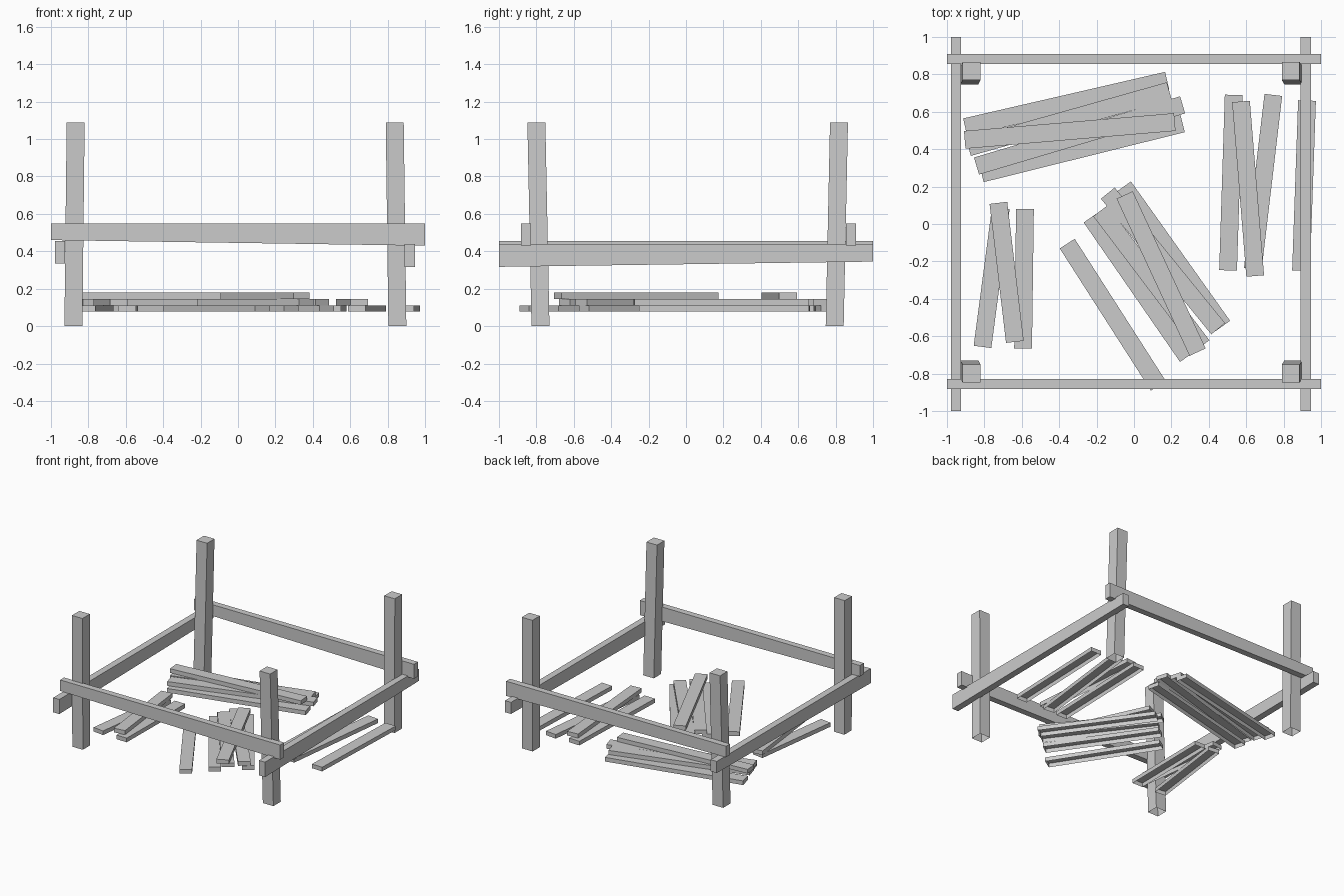
import bpy, bmesh
from mathutils import Vector

if "Cube" in bpy.data.objects:
    bpy.data.objects.remove(bpy.data.objects["Cube"])


def block(name, corners, open_bottom=False):
    """Box from 8 corners: four bottom, then four top, each counter-clockwise."""
    bm = bmesh.new()
    v = [bm.verts.new(c) for c in corners]
    quads = [(4, 5, 6, 7)] + [(i, (i + 1) % 4, (i + 1) % 4 + 4, i + 4) for i in range(4)]
    if not open_bottom:
        quads.append((3, 2, 1, 0))
    for q in quads:
        bm.faces.new([v[i] for i in q])
    me = bpy.data.meshes.new(name)
    bm.to_mesh(me)
    bm.free()
    ob = bpy.data.objects.new(name, me)
    bpy.context.collection.objects.link(ob)
    return ob


def beam(name, a, b, width, low_a, low_b, top_a, top_b, open_bottom=False):
    """Flat-lying timber along the plan line a-b."""
    a, b = Vector(a), Vector(b)
    d = (b - a).normalized()
    n = Vector((-d.y, d.x)) * width / 2
    plan = (a - n, b - n, b + n, a + n)
    lows = (low_a, low_b, low_b, low_a)
    tops = (top_a, top_b, top_b, top_a)
    return block(name, [(p.x, p.y, z) for p, z in zip(plan, lows)]
                 + [(p.x, p.y, z) for p, z in zip(plan, tops)], open_bottom)


# Leaning corner posts: bottom centre and top centre
posts = {
    "front_left_post": ((-0.88, -0.778), (-0.868, -0.80)),
    "front_right_post": ((0.852, -0.778), (0.838, -0.80)),
    "back_left_post": ((-0.88, 0.795), (-0.868, 0.818)),
    "back_right_post": ((0.852, 0.795), (0.838, 0.818)),
}
square = ((-1, -1), (1, -1), (1, 1), (-1, 1))
for name, (bot, top) in posts.items():
    block(name, [(c[0] + sx * 0.048, c[1] + sy * 0.048, z)
                 for c, z in ((bot, 0), (top, 1.09)) for sx, sy in square], True)

# Tapered rails
beam("front_rail", (-1, -0.855), (1, -0.855), 0.052, 0.46, 0.43, 0.55, 0.55)
beam("back_rail", (-1, 0.882), (1, 0.882), 0.052, 0.46, 0.43, 0.55, 0.55)
beam("left_rail", (-0.952, -1), (-0.952, 1), 0.055, 0.335, 0.36, 0.455, 0.455)
beam("right_rail", (0.918, -1), (0.918, 1), 0.055, 0.317, 0.345, 0.44, 0.44)

# Loose planks: start x, y, end x, y, stacking layer
planks = [
    # right pile
    (0.533, 0.69, 0.503, -0.248, 0), (0.572, 0.655, 0.648, -0.278, 1),
    (0.745, 0.69, 0.635, -0.24, 0), (0.925, 0.66, 0.893, -0.25, 0),
    # left pile
    (-0.583, 0.08, -0.593, -0.665, 0), (-0.725, 0.113, -0.637, -0.63, 1),
    (-0.81, -0.657, -0.712, 0.085, 0),
    # back pile
    (-0.903, 0.518, 0.177, 0.767, 0), (-0.815, 0.27, 0.26, 0.537, 0),
    (-0.885, 0.41, 0.188, 0.712, 1), (-0.842, 0.31, 0.26, 0.637, 1),
    (-0.905, 0.45, 0.218, 0.545, 2),
    # middle pile
    (-0.357, -0.105, 0.13, -0.865, 0), (-0.23, 0.035, 0.285, -0.71, 0),
    (-0.055, 0.20, 0.475, -0.545, 0), (-0.14, 0.165, 0.45, -0.56, 1),
    (-0.18, 0.07, 0.365, -0.65, 1), (-0.05, 0.155, 0.34, -0.685, 2),
]
for i, (ax, ay, bx, by, layer) in enumerate(planks):
    low = 0.077 + layer * 0.034
    beam(f"plank_{i + 1}", (ax, ay), (bx, by), 0.095, low, low, low + 0.034, low + 0.034, True)
